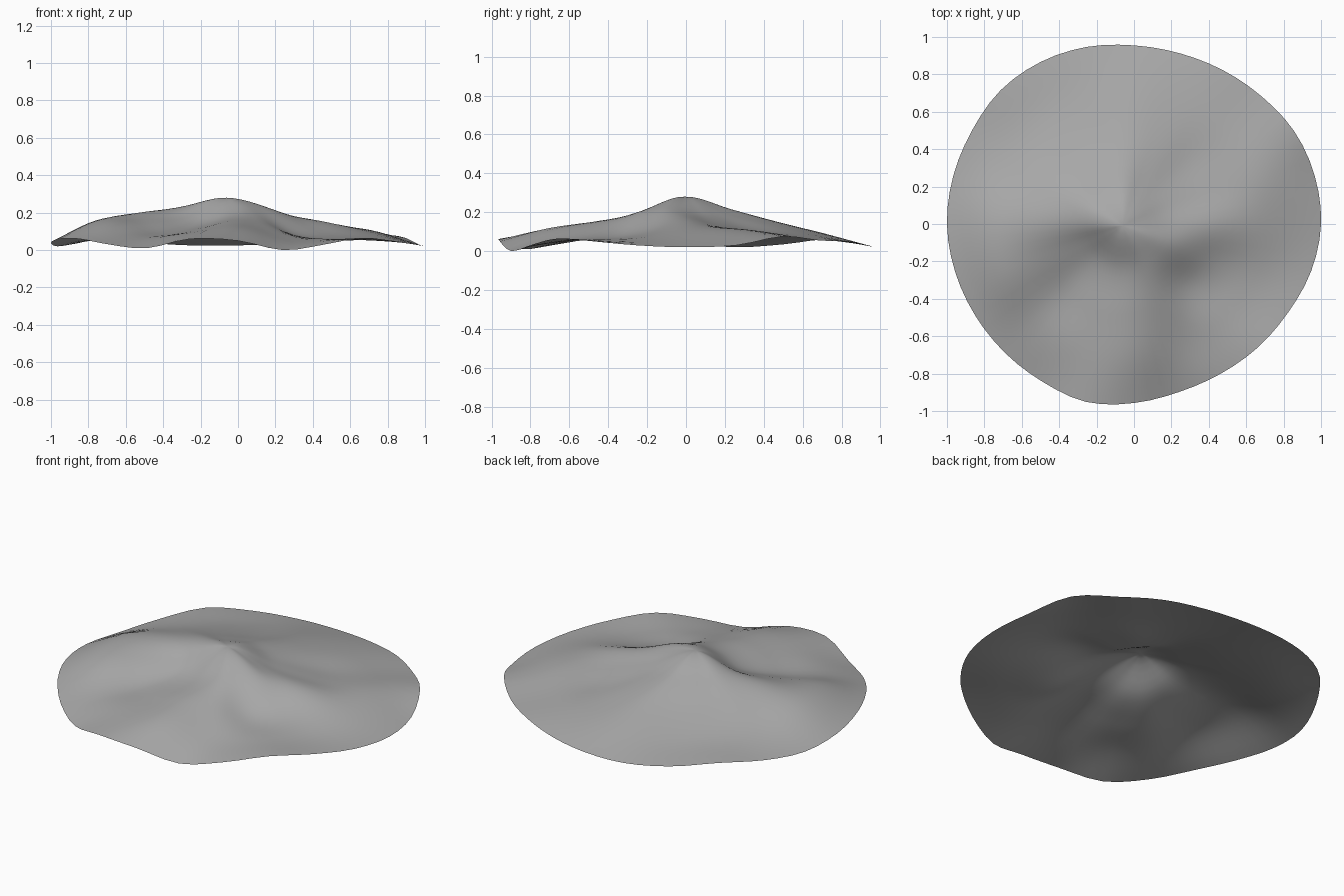
import bpy
import bmesh
from math import sin, cos, tau
from mathutils import Vector

cube = bpy.data.objects.get("Cube")
if cube:
    bpy.data.objects.remove(cube, do_unlink=True)

SEGMENTS, STEPS = 72, 24
PEAK = Vector((-.06, -.01, .28))

# Outline radius and rim height, evenly spaced counter-clockwise from +x
RIM_RADIUS = [1, 1, .99, .965, .95, .945, .955, .98, 1, 1.01, 1, 1,
              1, .99, .98, .975, .975, .985, .957, .93, .925, .935, .95, .98]
RIM_HEIGHT = [.02, .03, .075, .055, .05, .035, .025, .025, .04, .06, .035, .02,
              .04, .06, .06, .03, .01, .06, .05, 0, .03, .065, .05, .03]

# Terrain heights on the inner rings, from the summit outwards
UPPER = [.2, .18, .18, .195, .215, .21, .215, .235,
         .225, .18, .15, .155, .185, .21, .215, .22]
MIDDLE = [.15, .125, .11, .135, .15, .13, .14, .175,
          .2, .155, .095, .11, .15, .135, .085, .105]
LOWER = [.09, .11, .085, .085, .09, .07, .08, .1,
         .155, .145, .07, .08, .115, .06, .06, .06]


def spline(a, b, c, d, t):
    """Smooth curve from b to c."""
    return b + t / 2 * (c - a + t * (2*a - 5*b + 4*c - d + t * (3*(b - c) + d - a)))


def around(values, turn):
    """Sample a closed ring of values at a fraction of a full turn."""
    n = len(values)
    place = (turn % 1) * n
    i = int(place)
    return spline(*(values[(i + k) % n] for k in (-1, 0, 1, 2)), place - i)


def terrain_point(turn, t):
    """Point on the hill at a direction and a fraction from summit to rim."""
    radius, angle = around(RIM_RADIUS, turn), turn * tau
    rim = Vector((radius * cos(angle), radius * sin(angle), 0))
    rings = [around(UPPER, turn + .5), PEAK.z]
    rings += [around(ring, turn) for ring in (UPPER, MIDDLE, LOWER, RIM_HEIGHT)]
    rings.append(2 * rings[-1] - rings[-2])
    place = t * 4
    i = min(int(place), 3)
    point = PEAK.lerp(rim, t)
    point.z = max(0, spline(*rings[i:i + 4], place - i))
    return point


# Hill: an open sheet of rings around the summit
bm = bmesh.new()
summit = bm.verts.new(PEAK)
rings = [[bm.verts.new(terrain_point(s / SEGMENTS, r / STEPS)) for s in range(SEGMENTS)]
         for r in range(1, STEPS + 1)]
for s in range(SEGMENTS):
    n = (s + 1) % SEGMENTS
    bm.faces.new((summit, rings[0][s], rings[0][n]))
    for inner, outer in zip(rings, rings[1:]):
        bm.faces.new((inner[s], outer[s], outer[n], inner[n]))
for face in bm.faces:
    face.smooth = True
mesh = bpy.data.meshes.new("hill")
bm.to_mesh(mesh)
bm.free()
hill = bpy.data.objects.new("hill", mesh)
bpy.context.collection.objects.link(hill)

# Plain grey stone
stone = bpy.data.materials.new("stone grey")
stone.use_nodes = True
colour = (.4, .4, .4, 1)
stone.diffuse_color = colour
stone.node_tree.nodes["Principled BSDF"].inputs["Base Color"].default_value = colour
mesh.materials.append(stone)
